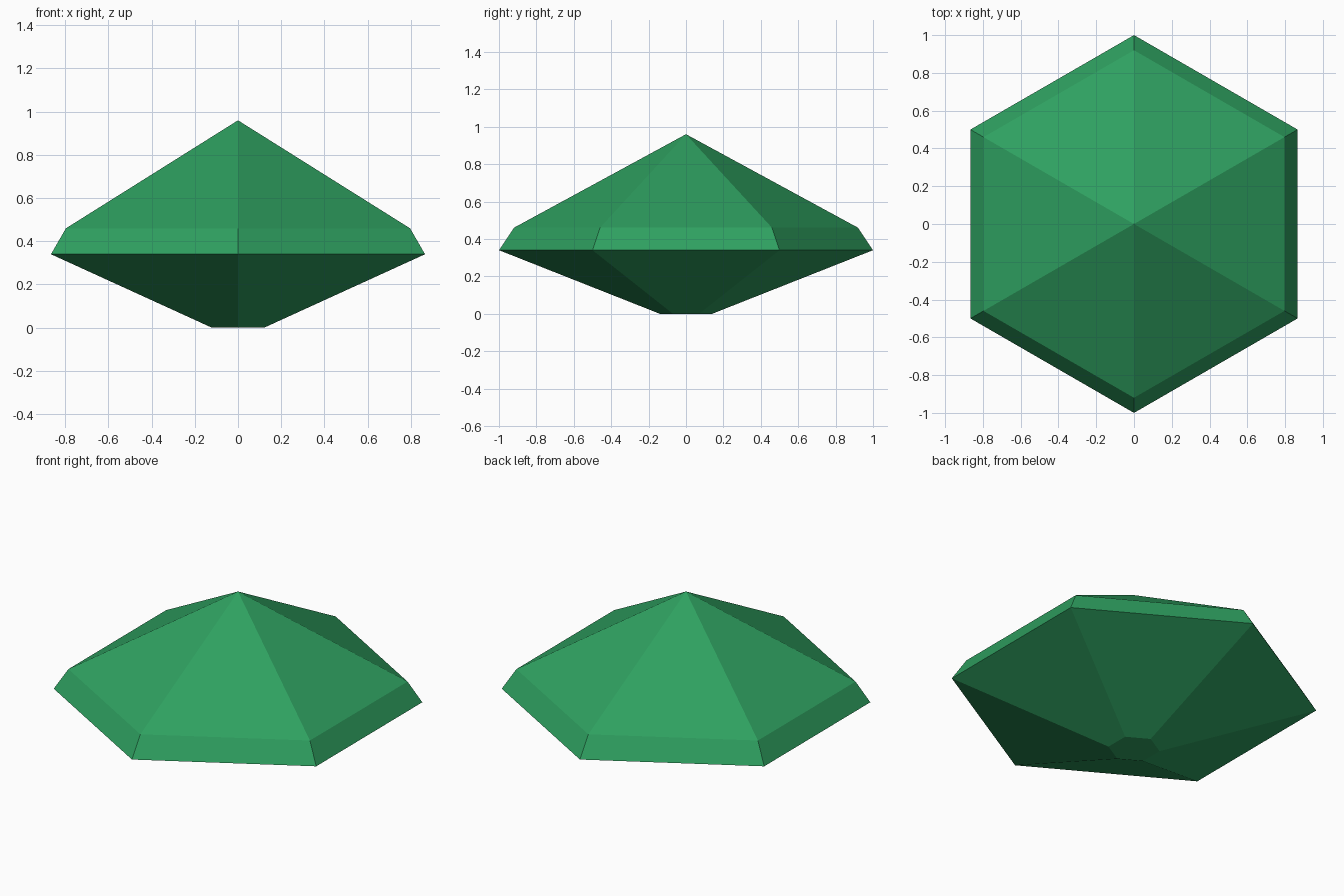
import bpy, bmesh, math

if "Cube" in bpy.data.objects:
    bpy.data.objects.remove(bpy.data.objects["Cube"])

SIDES = 6
# (radius, height) of each ring, from the bottom facet to the crown shoulder
PROFILE = [(0.14, 0.0), (1.0, 0.34), (0.92, 0.46)]
APEX_Z = 0.96

bm = bmesh.new()
rings = []
for r, z in PROFILE:
    angles = [math.pi / 2 + 2 * math.pi * i / SIDES for i in range(SIDES)]
    rings.append([bm.verts.new((r * math.cos(a), r * math.sin(a), z)) for a in angles])

# Lower cone and bevelled girdle
for low, high in zip(rings, rings[1:]):
    for i in range(SIDES):
        j = (i + 1) % SIDES
        bm.faces.new((low[i], low[j], high[j], high[i]))

# Flat bottom facet and pointed crown
bm.faces.new(rings[0][::-1])
apex = bm.verts.new((0, 0, APEX_Z))
for i in range(SIDES):
    bm.faces.new((rings[-1][i], rings[-1][(i + 1) % SIDES], apex))

bmesh.ops.recalc_face_normals(bm, faces=bm.faces)
mesh = bpy.data.meshes.new("gem")
bm.to_mesh(mesh)
bm.free()

gem = bpy.data.objects.new("gem", mesh)
bpy.context.collection.objects.link(gem)

# Green gem colour
green = bpy.data.materials.new("green_gem")
green.diffuse_color = (0.028, 0.355, 0.118, 1)
green.use_nodes = True
green.node_tree.nodes["Principled BSDF"].inputs["Base Color"].default_value = green.diffuse_color
mesh.materials.append(green)
